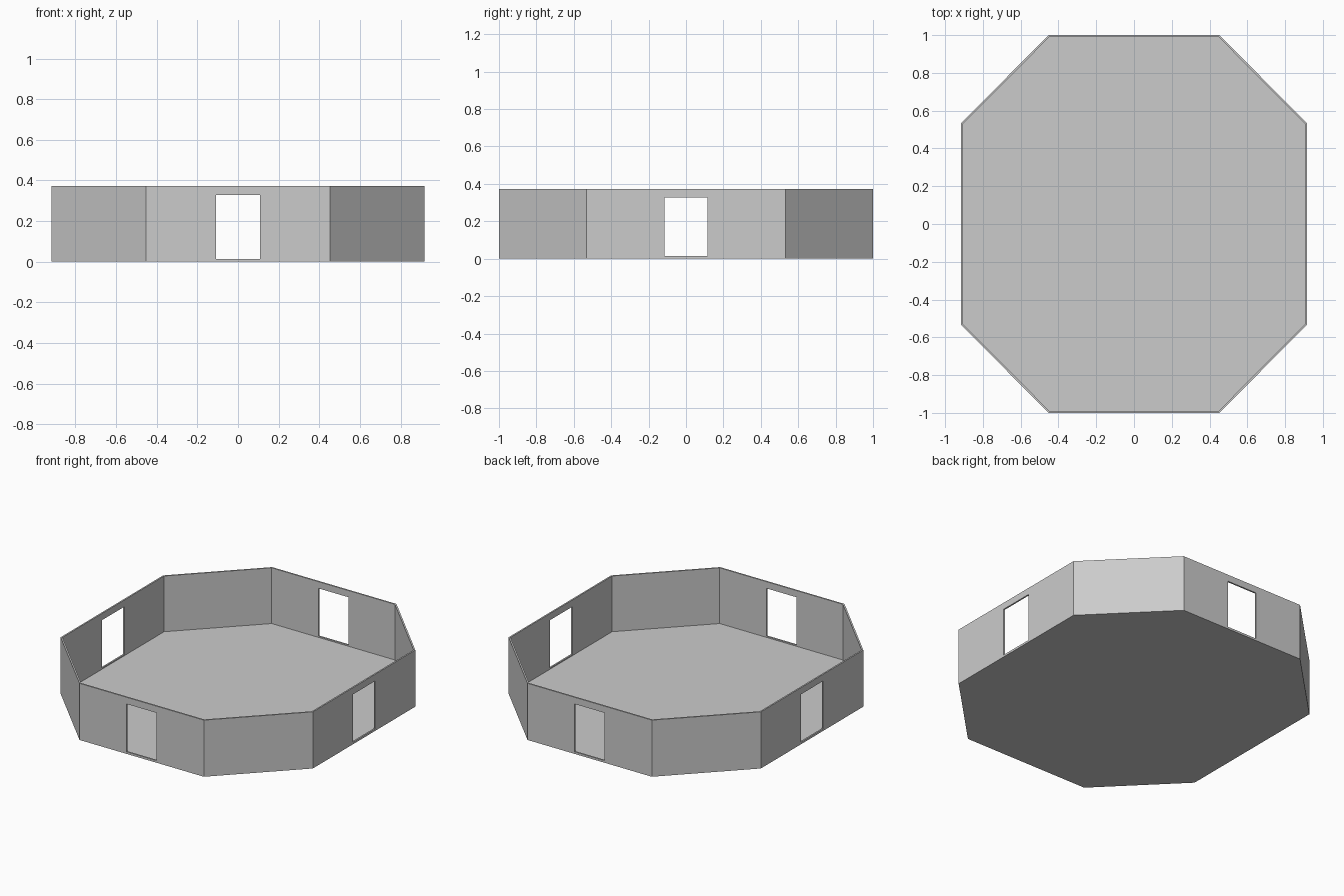
import bpy, bmesh

if "Cube" in bpy.data.objects:
    bpy.data.objects.remove(bpy.data.objects["Cube"])

HX, HY = 0.917, 1.0        # half extents of the octagon
CX, CY = 0.452, 0.532      # corner positions along the straight sides
T, FLOOR, TOP = 0.01, 0.006, 0.372


def octagon(inset=0.0):
    k = inset * 0.4142
    hx, hy, cx, cy = HX - inset, HY - inset, CX - k, CY - k
    return [(cx, -hy), (hx, -cy), (hx, cy), (cx, hy),
            (-cx, hy), (-hx, cy), (-hx, -cy), (-cx, -hy)]


def finish(bm, name):
    bmesh.ops.recalc_face_normals(bm, faces=bm.faces)
    me = bpy.data.meshes.new(name)
    bm.to_mesh(me)
    bm.free()
    ob = bpy.data.objects.new(name, me)
    bpy.context.collection.objects.link(ob)
    return ob


# Floor slab
bm = bmesh.new()
low = [bm.verts.new((x, y, 0)) for x, y in octagon()]
base = bm.faces.new(low)
ext = bmesh.ops.extrude_face_region(bm, geom=[base], use_keep_orig=True)
bmesh.ops.translate(bm, vec=(0, 0, FLOOR),
                    verts=[v for v in ext["geom"] if isinstance(v, bmesh.types.BMVert)])
finish(bm, "floor")

# Wall ring, made by bridging outer and inner loops
bm = bmesh.new()
loops = [[bm.verts.new((x, y, z)) for x, y in octagon(i)]
         for i, z in ((0, FLOOR), (0, TOP), (T, TOP), (T, FLOOR))]
for k in range(4):
    a, b = loops[k], loops[(k + 1) % 4]
    for i in range(8):
        j = (i + 1) % 8
        bm.faces.new((a[i], a[j], b[j], b[i]))
walls = finish(bm, "walls")


# Doorways through the four straight walls
def cut_doorway(size):
    bpy.ops.mesh.primitive_cube_add(size=1, location=(0, 0, (0.014 + 0.328) / 2))
    cutter = bpy.context.object
    cutter.name = "doorway_cutter"
    cutter.hide_render = True
    cutter.scale = (size[0], size[1], 0.328 - 0.014)
    mod = walls.modifiers.new("doorway", "BOOLEAN")
    mod.operation = "DIFFERENCE"
    mod.solver = "EXACT"
    mod.object = cutter
    bpy.context.view_layer.objects.active = walls
    bpy.ops.object.modifier_apply(modifier=mod.name)
    bpy.data.objects.remove(cutter)


cut_doorway((0.218, 3, 1))
cut_doorway((3, 0.23, 1))
